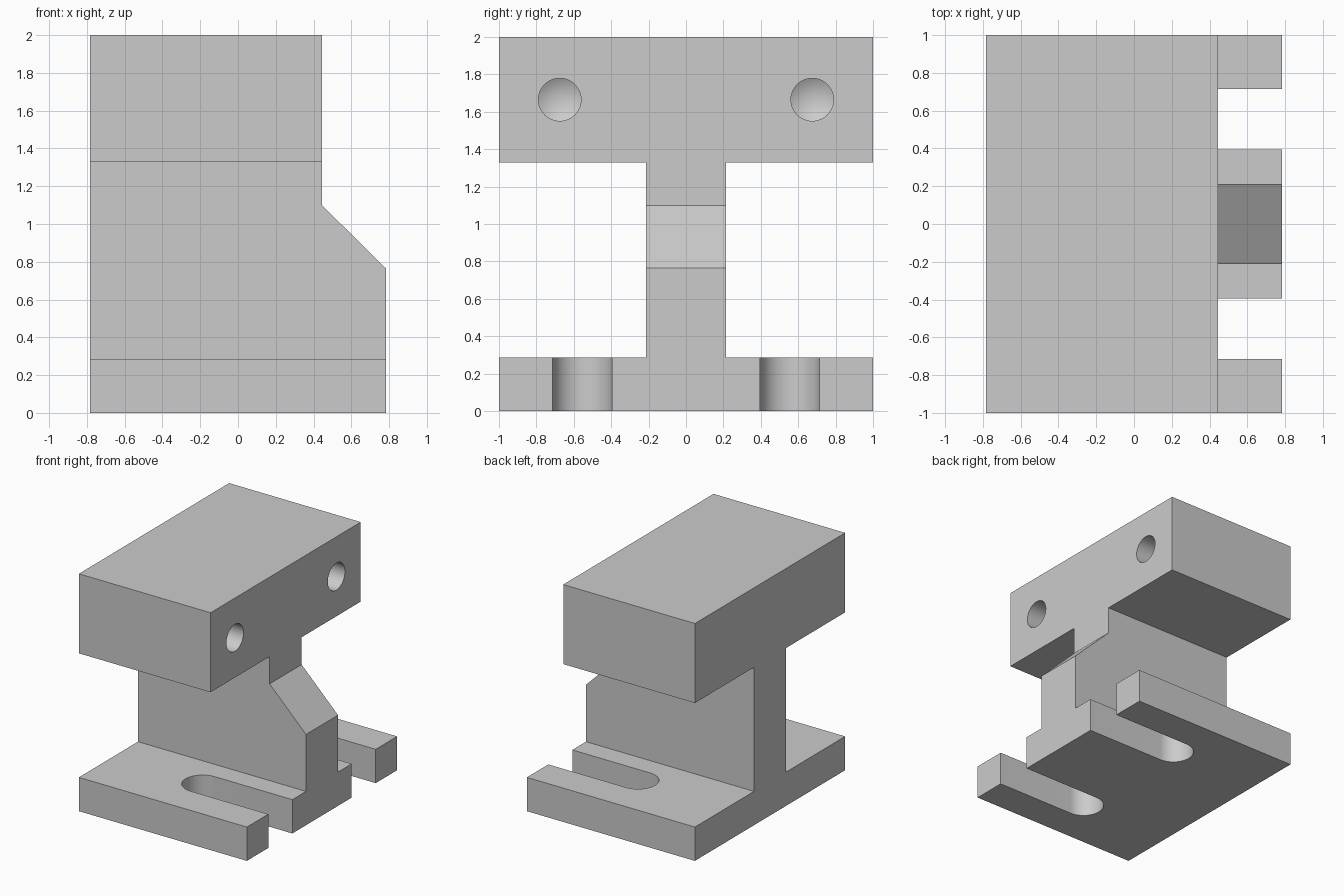
import bpy, bmesh, math
from mathutils import Matrix, Vector

if "Cube" in bpy.data.objects:
    bpy.data.objects.remove(bpy.data.objects["Cube"])

X0, X1, XT = -0.783, 0.783, 0.444     # back, foot front, head front


def finish(name, bm):
    bmesh.ops.recalc_face_normals(bm, faces=bm.faces[:])
    mesh = bpy.data.meshes.new(name)
    bm.to_mesh(mesh)
    bm.free()
    obj = bpy.data.objects.new(name, mesh)
    bpy.context.collection.objects.link(obj)
    return obj


def prism(name, points, place, lo, hi):
    """Extrude a 2D outline from lo to hi; place(u, v, w) gives xyz."""
    bm = bmesh.new()
    face = bm.faces.new([bm.verts.new(place(u, v, lo)) for u, v in points])
    ext = bmesh.ops.extrude_face_region(bm, geom=[face])
    move = Vector(place(0, 0, hi)) - Vector(place(0, 0, lo))
    bmesh.ops.translate(bm, vec=move,
                        verts=[g for g in ext["geom"] if isinstance(g, bmesh.types.BMVert)])
    return finish(name, bm)


# I-shaped section: wide foot, narrow web, tall head
half = [(1, 0), (1, 0.285), (0.213, 0.285), (0.213, 1.33), (1, 1.33), (1, 2)]
outline = half + [(-y, z) for y, z in reversed(half)]
bracket = prism("mounting_bracket", outline, lambda u, v, w: (w, u, v), X0, X1)

# Front relief: sets the head back and slopes the web
relief = [(XT, 2.2), (XT, 1.10), (X1, 0.765), (X1 + 0.1, 0.665), (X1 + 0.1, 2.2)]
cutters = [prism("relief_cutter", relief, lambda u, v, w: (u, w, v), -1.2, 1.2)]

for side in (-1, 1):
    # Open-ended slot through the foot
    cy, cx, r, n = side * 0.555, 0.059, 0.16, 32
    slot = [(cx - r * math.sin(math.pi * i / n), cy + r * math.cos(math.pi * i / n))
            for i in range(n + 1)]
    slot += [(1, cy - r), (1, cy + r)]
    cutters.append(prism("slot_cutter", slot, lambda u, v, w: (u, v, w), -0.1, 0.4))

    # Blind drilled hole with a conical bottom in the head
    depth, lead = 0.5, 0.1
    bm = bmesh.new()
    bmesh.ops.create_cone(bm, cap_ends=True, segments=48, radius1=0.114, radius2=0.114,
                          depth=depth + lead)
    tip = [f for f in bm.faces if f.normal.z < -0.9]
    poked = bmesh.ops.poke(bm, faces=tip)
    poked["verts"][0].co.z -= 0.067
    bm.transform(Matrix.Translation((XT + (lead - depth) / 2, side * 0.675, 1.665))
                 @ Matrix.Rotation(math.pi / 2, 4, 'Y'))
    cutters.append(finish("hole_cutter", bm))

# Cut the bracket, then drop the cutters
bpy.context.view_layer.objects.active = bracket
bracket.select_set(True)
for c in cutters:
    c.hide_render = True
    mod = bracket.modifiers.new(c.name, 'BOOLEAN')
    mod.operation, mod.solver, mod.object = 'DIFFERENCE', 'EXACT', c
    bpy.ops.object.modifier_apply(modifier=mod.name)
    bpy.data.objects.remove(c)

bpy.ops.object.shade_smooth_by_angle(angle=math.radians(25))
